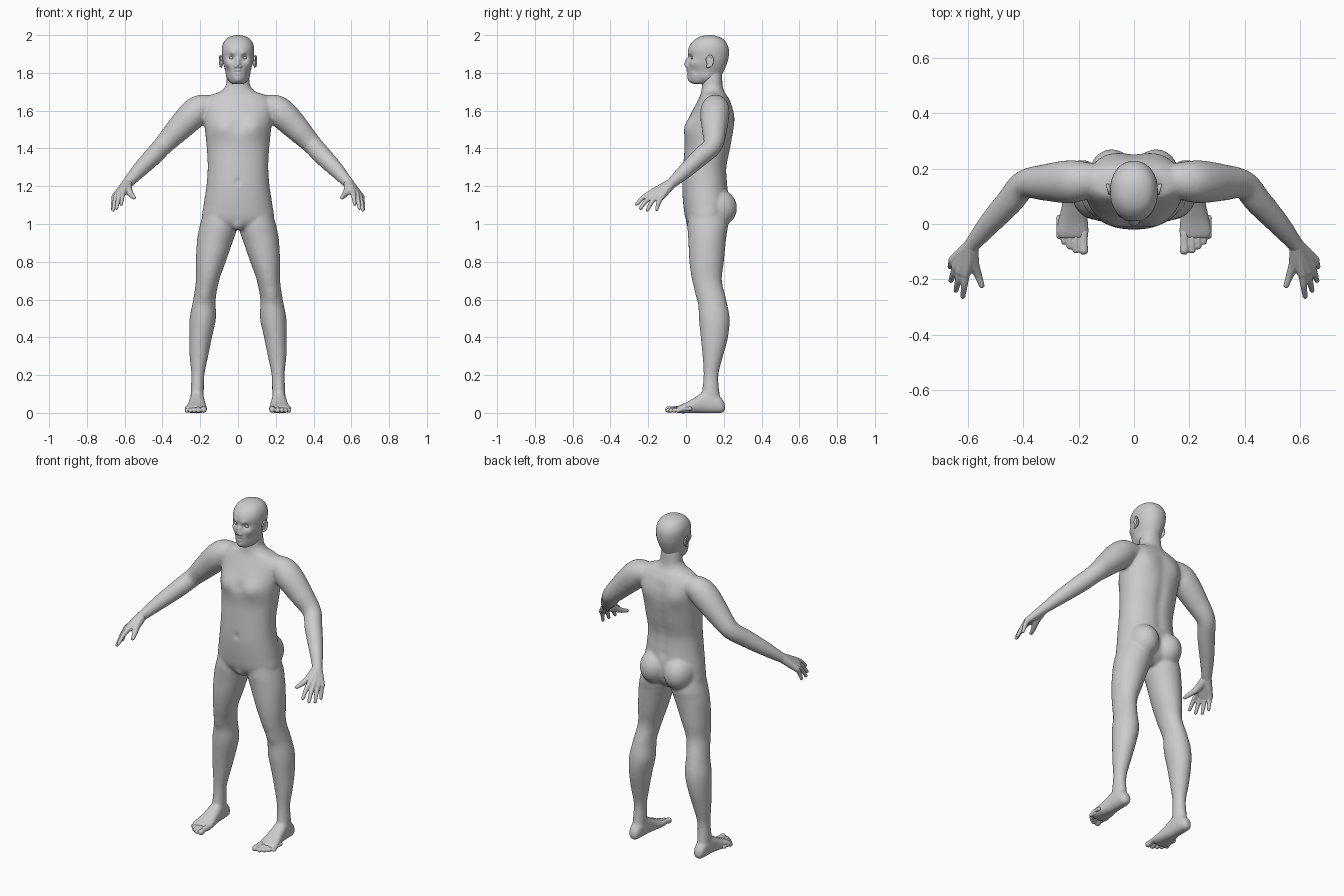
import bpy, bmesh, math
from mathutils import Vector, Matrix

cube = bpy.data.objects.get("Cube")
if cube:
    bpy.data.objects.remove(cube, do_unlink=True)

skin = bpy.data.materials.new("plain_grey")
skin.use_nodes = True
grey = (0.6, 0.6, 0.6, 1)
skin.diffuse_color = grey
skin.node_tree.nodes["Principled BSDF"].inputs["Base Color"].default_value = grey


def spline(rows, steps):
    """Smoothly interpolate rows of numbers."""
    out = []
    last = len(rows) - 1
    for i in range(last):
        a, b = rows[max(i - 1, 0)], rows[i]
        c, d = rows[i + 1], rows[min(i + 2, last)]
        for k in range(steps):
            t = k / steps
            out.append([q + t * ((r - p) + t * ((2 * p - 5 * q + 4 * r - s)
                        + t * (3 * q - p - 3 * r + s))) / 2
                        for p, q, r, s in zip(a, b, c, d)])
    return out + [list(rows[-1])]


def skin_rings(bm, rings):
    """Join rings of points into a closed tube."""
    loops = [[bm.verts.new(p) for p in ring] for ring in rings]
    n = len(loops[0])
    for a, b in zip(loops, loops[1:]):
        for i in range(n):
            j = (i + 1) % n
            bm.faces.new((a[i], a[j], b[j], b[i]))
    bm.faces.new(loops[0])
    bm.faces.new(loops[-1])
    return [v for loop in loops for v in loop]


def loft(bm, rows, place, n=64, power=2.0, steps=6):
    """Rows are (station, u min, u max, v min, v max) of rounded sections."""
    def soft(c):
        return math.copysign(abs(c) ** (2 / power), c)
    rings = []
    for s, u0, u1, v0, v1 in spline(rows, steps):
        ring = []
        for i in range(n):
            a = math.tau * i / n
            u = (u0 + u1) / 2 + (u1 - u0) / 2 * soft(math.cos(a))
            v = (v0 + v1) / 2 + (v1 - v0) / 2 * soft(math.sin(a))
            ring.append(place(s, u, v))
        rings.append(ring)
    return skin_rings(bm, rings)


def ball(bm, center, size):
    m = Matrix.Translation(center) @ Matrix.Diagonal((*size, 1))
    bmesh.ops.create_icosphere(bm, subdivisions=4, radius=1, matrix=m)


def tube(bm, points, side=1, n=20):
    """Round-ended tube through (x, y, z, radius) points."""
    path = spline([(p[0] * side, *p[1:]) for p in points], 6)
    rings = []
    for i, p in enumerate(path):
        a, b = path[max(i - 1, 0)], path[min(i + 1, len(path) - 1)]
        turn = (Vector(b[:3]) - Vector(a[:3])).to_track_quat('Z', 'Y')
        rings.append([Vector(p[:3]) + turn @ Vector((
            p[3] * math.cos(math.tau * k / n), p[3] * math.sin(math.tau * k / n), 0))
            for k in range(n)])
    skin_rings(bm, rings)
    for p in (path[0], path[-1]):
        ball(bm, p[:3], [p[3]] * 3)


def dab(verts, center, radius, push):
    """Push the surface softly around a point, on both sides if off centre."""
    for side in ((1, -1) if center[0] else (1,)):
        c = Vector((center[0] * side, *center[1:]))
        move = Vector((push[0] * side, *push[1:]))
        for v in verts:
            d = (v.co - c).length_squared / radius ** 2
            if d < 9:
                v.co += move * math.exp(-d)


def finish(bm, name, voxel=None, smooth=0):
    bmesh.ops.recalc_face_normals(bm, faces=bm.faces)
    for f in bm.faces:
        f.smooth = True
    mesh = bpy.data.meshes.new(name)
    bm.to_mesh(mesh)
    bm.free()
    mesh.materials.append(skin)
    ob = bpy.data.objects.new(name, mesh)
    bpy.context.collection.objects.link(ob)
    if voxel:
        fuse = ob.modifiers.new("fuse", 'REMESH')
        fuse.mode = 'VOXEL'
        fuse.voxel_size = voxel
        fuse.use_smooth_shade = True
        relax = ob.modifiers.new("relax", 'SMOOTH')
        relax.factor = 0.5
        relax.iterations = smooth


def upright(z, x, y):
    return Vector((x, y, z))


def centred(rows):
    return [(z, -w, w, f, b) for z, w, f, b in rows]


# Torso and neck
body = bmesh.new()
torso = loft(body, centred([
    (.975, .1, .03, .17), (1.02, .185, .0, .215), (1.1, .182, -.014, .23),
    (1.2, .167, -.02, .222), (1.3, .16, -.015, .217), (1.4, .165, -.008, .237),
    (1.5, .175, -.006, .252), (1.58, .185, .025, .252), (1.64, .185, .055, .238),
    (1.68, .15, .075, .217), (1.7, .095, .08, .203), (1.73, .066, .085, .194),
    (1.76, .061, .085, .192), (1.81, .055, .08, .19)]), upright, 96, 2.2)
dab(torso, (.09, .0, 1.52), .055, (0, -.016, 0))
dab(torso, (0, -.01, 1.52), .03, (0, .008, 0))
dab(torso, (.1, .24, 1.56), .06, (0, .012, 0))
dab(torso, (0, -.02, 1.225), .012, (0, .014, 0))
for k in range(9):
    dab(torso, (0, .23, 1.2 + k * .05), .028, (0, -.009, 0))
ball(body, (0, .045, 1.01), (.042, .045, .045))

for side in (1, -1):
    # Buttock, leg and foot
    ball(body, (side * .08, .17, 1.085), (.085, .1, .1))
    leg = loft(body, [
        (1.1, .03, .17, .02, .2), (1.0, .004, .2, .008, .222), (.95, .012, .211, .01, .216),
        (.9, .03, .218, .013, .21), (.8, .065, .223, .018, .2), (.7, .1, .223, .033, .19),
        (.6, .118, .237, .063, .213), (.5, .117, .256, .068, .231), (.4, .138, .258, .078, .222),
        (.3, .158, .256, .088, .196), (.2, .178, .247, .093, .172), (.1, .181, .251, .085, .178),
        (.04, .185, .245, .09, .185)], lambda z, x, y: Vector((side * x, y, z)))
    dab(leg, (side * .178, .06, .62), .035, (0, -.008, 0))
    loft(body, [
        (.207, .198, .232, .012, .045), (.19, .187, .247, 0, .075), (.15, .18, .253, -.002, .105),
        (.1, .177, .256, -.002, .113), (.06, .173, .262, -.002, .09), (.01, .166, .274, -.002, .06),
        (-.03, .162, .282, -.002, .042), (-.055, .167, .272, .001, .03)],
        lambda y, x, z: Vector((side * x, y, z)), 48, 2.4)

    # Arm from shoulder to wrist
    tube(body, [(.12, .16, 1.625, .055), (.195, .155, 1.612, .073), (.245, .152, 1.573, .077),
                (.32, .15, 1.497, .066), (.396, .142, 1.417, .052), (.45, .08, 1.358, .049),
                (.52, .003, 1.287, .041), (.583, -.073, 1.218, .029),
                (.6, -.095, 1.2, .026)], side, 40)
finish(body, "body", .008, 8)

for side, label in ((1, "left"), (-1, "right")):
    # Hand: palm rays, four fingers and a thumb
    hand = bmesh.new()
    wrist = (.587, -.078, 1.214, .027)
    for knuckle, tip in (((.607, -.178, 1.168), (.618, -.262, 1.105)),
                         ((.627, -.17, 1.157), (.643, -.24, 1.083)),
                         ((.643, -.153, 1.147), (.661, -.205, 1.074)),
                         ((.653, -.13, 1.143), (.665, -.155, 1.078))):
        joint = [(p + q) / 2 for p, q in zip(knuckle, tip)]
        joint[2] += .009
        tube(hand, [wrist, (*knuckle, .0175)], side)
        tube(hand, [(*knuckle, .015), (*joint, .0125), (*tip, .0095)], side)
    tube(hand, [wrist, (.58, -.14, 1.178, .021), (.563, -.185, 1.153, .0145),
                (.55, -.222, 1.14, .0105)], side)
    finish(hand, label + "_hand", .005, 3)

    # Toes
    toes = bmesh.new()
    for x, tip, r in ((.182, -.094, .017), (.21, -.094, .0125), (.232, -.08, .012),
                      (.252, -.063, .012), (.27, -.043, .0115)):
        tube(toes, [(x, tip + .065, .022, r), (x, tip + .03, .021, r * .85),
                    (x, tip, r, r)], side)
    finish(toes, label + "_toes", .004, 2)

    # Ear: curved rim around a shallow bowl
    ear = bmesh.new()
    rim = []
    for k in range(10):
        a = math.radians(-110 + k * 30)
        rim.append((.092 + .004 * math.cos(a), .125 + .017 * math.cos(a),
                    1.862 + .028 * math.sin(a) + .004 * math.cos(a), .0055))
    tube(ear, rim, side, 12)
    ball(ear, (side * .086, .125, 1.86), (.009, .017, .027))
    ball(ear, (side * .089, .115, 1.835), (.006, .009, .009))
    finish(ear, label + "_ear", .003, 2)

    # Eyeball
    eye = bmesh.new()
    ball(eye, (side * .033, .039, 1.88), (.0145, .0135, .01))
    finish(eye, label + "_eye")

# Head with sculpted face
head = bmesh.new()
skull = loft(head, centred([
    (1.742, .03, .04, .11), (1.752, .043, .024, .145), (1.775, .056, .015, .18),
    (1.81, .066, .011, .2), (1.845, .077, .01, .215), (1.88, .083, .012, .225),
    (1.92, .086, .011, .227), (1.95, .081, .023, .219), (1.975, .067, .045, .201),
    (1.99, .047, .071, .176), (1.998, .022, .1, .148), (2, .004, .12, .128)]),
    upright, 128, 2.15, 10)
for center, radius, push in (
        ((.033, .025, 1.881), .017, (0, .015, 0)),      # eye sockets
        ((.03, .015, 1.903), .014, (0, -.006, 0)),      # brow
        ((0, .01, 1.87), .011, (0, -.011, 0)),          # nose bridge
        ((0, .005, 1.853), .012, (0, -.013, 0)),        # nose ridge
        ((0, .0, 1.838), .013, (0, -.02, 0)),           # nose tip
        ((.013, .006, 1.834), .009, (.002, -.009, 0)),  # nostrils
        ((.008, .006, 1.814), .010, (0, -.006, 0)),     # upper lip
        ((0, .006, 1.797), .013, (0, -.008, 0)),        # lower lip
        ((.012, .006, 1.805), .005, (0, .005, 0)),      # mouth line
        ((0, .006, 1.805), .006, (0, .005, 0)),
        ((0, .015, 1.764), .02, (0, -.008, 0)),         # chin
        ((.058, .035, 1.85), .022, (.003, -.005, 0)),   # cheekbones
        ((.055, .05, 1.81), .025, (-.004, .002, 0)),    # cheek hollows
        ((.055, .11, 1.775), .03, (.005, 0, 0))):       # jaw corners
    dab(skull, center, radius, push)
finish(head, "head")
